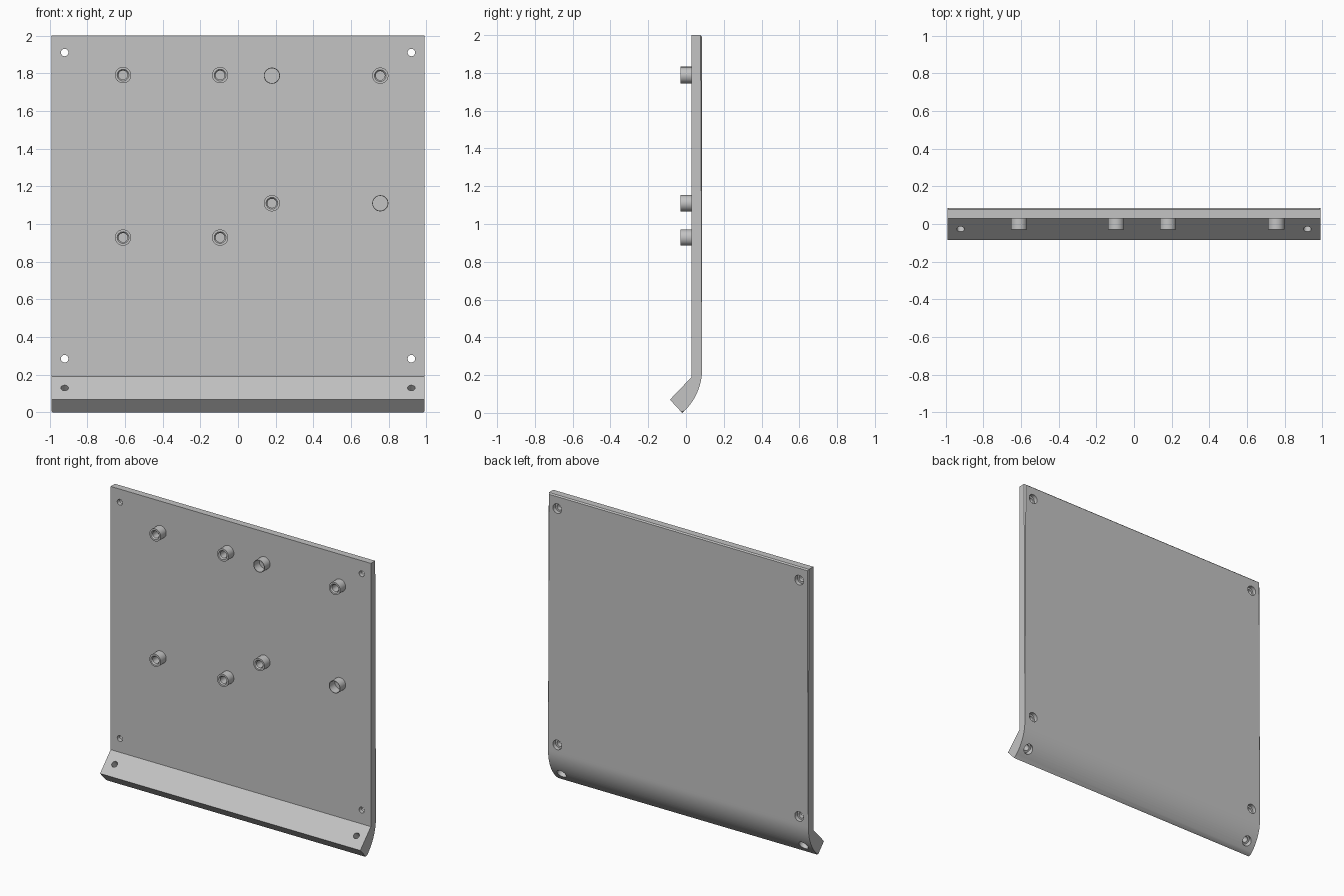
import bpy, bmesh, math
from mathutils import Vector, Matrix

cube = bpy.data.objects.get("Cube")
if cube:
    bpy.data.objects.remove(cube, do_unlink=True)

grey = bpy.data.materials.new("light grey")
grey.use_nodes = True
GREY = (0.55, 0.55, 0.55, 1)
grey.diffuse_color = GREY
grey.node_tree.nodes["Principled BSDF"].inputs["Base Color"].default_value = GREY


def finish(bm, name):
    bmesh.ops.recalc_face_normals(bm, faces=bm.faces)
    mesh = bpy.data.meshes.new(name)
    bm.to_mesh(mesh)
    bm.free()
    mesh.materials.append(grey)
    obj = bpy.data.objects.new(name, mesh)
    bpy.context.collection.objects.link(obj)
    return obj


def smooth(obj):
    bpy.ops.object.select_all(action="DESELECT")
    obj.select_set(True)
    bpy.context.view_layer.objects.active = obj
    bpy.ops.object.shade_smooth_by_angle(angle=math.radians(30))


def lathe(name, profile, origin, axis, closed=False, sides=32):
    """Revolve (radius, distance) points about an axis; cap the ends if open."""
    bm = bmesh.new()
    turn = Matrix.Translation(origin) @ Vector(axis).to_track_quat("Z", "Y").to_matrix().to_4x4()
    rings = []
    for r, d in profile:
        angles = [math.tau * i / sides for i in range(sides)]
        rings.append([bm.verts.new(turn @ Vector((r * math.cos(a), r * math.sin(a), d)))
                      for a in angles])
    pairs = list(zip(rings, rings[1:]))
    if closed:
        pairs.append((rings[-1], rings[0]))
    else:
        bm.faces.new(rings[0])
        bm.faces.new(rings[-1])
    for a, b in pairs:
        for i in range(sides):
            j = (i + 1) % sides
            bm.faces.new((a[i], a[j], b[j], b[i]))
    return finish(bm, name)


# Panel: side profile with a curved back foot and an angled lip
HALF, FRONT, BACK, TOP = 0.99, 0.03, 0.085, 2.0
RADIUS, CENTRE_Z = 0.304, 0.23
STEPS = 16
sweep = math.asin(CENTRE_Z / RADIUS)
back_line = [(BACK, TOP)]
for i in range(STEPS + 1):
    a = sweep * i / STEPS
    back_line.append((BACK - RADIUS + RADIUS * math.cos(a), CENTRE_Z - RADIUS * math.sin(a)))
outline = [(FRONT, TOP)] + back_line + [(-0.085, 0.07), (FRONT, 0.19)]

bm = bmesh.new()
left, right = ([bm.verts.new((x, y, z)) for y, z in outline] for x in (HALF, -HALF))
bm.faces.new(left)
bm.faces.new(right)
n = len(outline)
for i in range(n):
    j = (i + 1) % n
    bm.faces.new((left[i], left[j], right[j], right[i]))
# Fine chamfer around the back rim
rim = [bm.edges.get((left[1], right[1]))]
for side in (left, right):
    rim += [bm.edges.get((side[i], side[i + 1])) for i in range(1, len(back_line))]
bmesh.ops.bevel(bm, geom=rim, offset=0.008, segments=1, affect="EDGES")
panel = finish(bm, "panel")

# Counterbored screw holes in the panel corners and the lip
cutters = []


def screw_hole(origin, axis, depth):
    bore = [(0.02, -0.05), (0.02, depth), (0.033, depth), (0.033, 0.2)]
    cutters.append(lathe("hole_cutter", bore, origin, axis))


for x in (-0.92, 0.92):
    for z in (0.285, 1.91):
        screw_hole((x, FRONT, z), (0, 1, 0), 0.028)
    screw_hole((x, -0.027, 0.13), (0, 1, -1), 0.06)

bpy.context.view_layer.objects.active = panel
for c in cutters:
    c.hide_render = True
    mod = panel.modifiers.new("hole", "BOOLEAN")
    mod.object = c
    mod.operation = "DIFFERENCE"
    mod.solver = "EXACT"
    bpy.ops.object.modifier_apply(modifier=mod.name)
for c in cutters:
    bpy.data.objects.remove(c, do_unlink=True)
smooth(panel)

# Standoffs: chamfered screw bosses and two wide-bore sleeves
LENGTH = 0.06
boss = [(0.043, -0.002), (0.043, LENGTH), (0.031, LENGTH), (0.024, LENGTH - 0.008), (0.024, -0.002)]
sleeve = [(0.043, -0.002), (0.043, LENGTH), (0.039, LENGTH), (0.039, -0.002)]
bosses = [(-0.61, 1.79), (-0.095, 1.79), (-0.61, 0.928), (-0.095, 0.928),
          (0.755, 1.787), (0.18, 1.11)]
sleeves = [(0.18, 1.787), (0.755, 1.11)]
for name, shape, spots in (("screw_boss", boss, bosses), ("sleeve", sleeve, sleeves)):
    for x, z in spots:
        smooth(lathe(name, shape, (x, FRONT, z), (0, -1, 0), closed=True))
